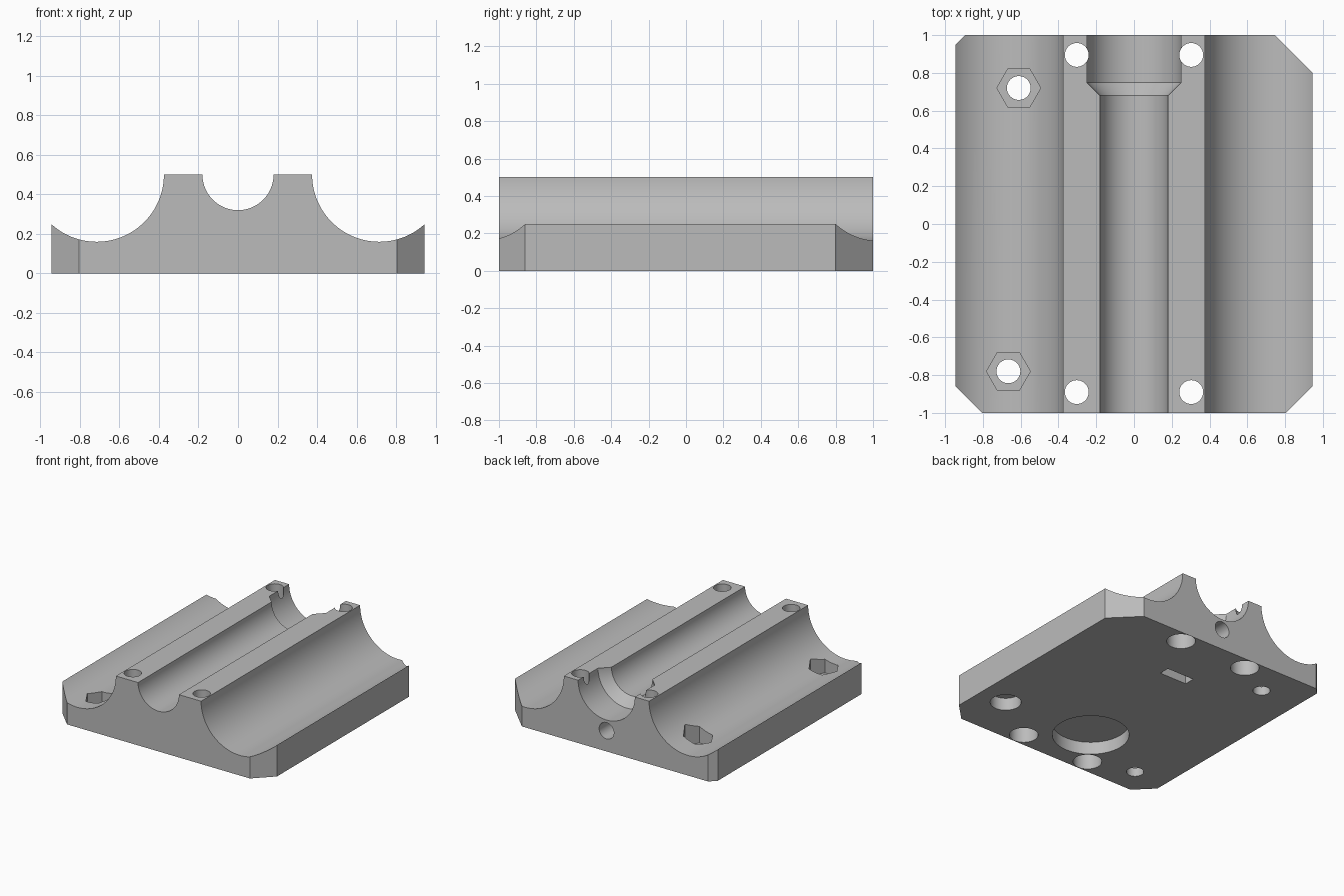
import bpy, bmesh, math
from mathutils import Matrix

default = bpy.data.objects.get("Cube")
if default:
    bpy.data.objects.remove(default, do_unlink=True)

grey = bpy.data.materials.new("plain grey")
grey.use_nodes = True
colour = (0.5, 0.5, 0.5, 1)
grey.diffuse_color = colour
grey.node_tree.nodes["Principled BSDF"].inputs["Base Color"].default_value = colour

ALONG_Y = Matrix.Rotation(-math.pi / 2, 4, 'X')   # turns local z into +y


def add_object(name, bm):
    bmesh.ops.recalc_face_normals(bm, faces=bm.faces)
    mesh = bpy.data.meshes.new(name)
    bm.to_mesh(mesh)
    bm.free()
    obj = bpy.data.objects.new(name, mesh)
    bpy.context.collection.objects.link(obj)
    mesh.materials.append(grey)
    return obj


def turned(name, profile, place, sides=64, axis=Matrix()):
    """Solid of revolution from (radius, height) pairs."""
    bm = bmesh.new()
    rings = []
    for r, h in profile:
        rings.append([bm.verts.new((r * math.cos(math.tau * i / sides),
                                    r * math.sin(math.tau * i / sides), h))
                      for i in range(sides)])
    for low, high in zip(rings, rings[1:]):
        for i in range(sides):
            j = (i + 1) % sides
            bm.faces.new((low[i], low[j], high[j], high[i]))
    bm.faces.new(rings[0][::-1])
    bm.faces.new(rings[-1])
    bm.transform(Matrix.Translation(place) @ axis)
    return add_object(name, bm)


def box(name, centre, size):
    bm = bmesh.new()
    bmesh.ops.create_cube(bm, size=1)
    bm.transform(Matrix.Translation(centre) @ Matrix.Diagonal((*size, 1)))
    return add_object(name, bm)


# Block with four unequal corner chamfers
W, TOP = 0.945, 0.5
outline = []
for sx, sy, c in ((-1, -1, 0.14), (1, -1, 0.14), (1, 1, 0.2), (-1, 1, 0.05)):
    pair = [(sx * W, sy * (1 - c)), (sx * (W - c), sy)]
    outline += pair if sx * sy > 0 else pair[::-1]
bm = bmesh.new()
base = bm.faces.new([bm.verts.new((x, y, 0)) for x, y in outline])
up = bmesh.ops.extrude_face_region(bm, geom=[base])["geom"]
bmesh.ops.translate(bm, vec=(0, 0, TOP),
                    verts=[v for v in up if isinstance(v, bmesh.types.BMVert)])
body = add_object("bearing_block", bm)

cutters = []

# Side scoops and the stepped central channel
for x in (-0.715, 0.715):
    cutters.append(turned("scoop_cutter", [(0.34, -1.2), (0.34, 1.2)],
                          (x, 0, TOP), 128, ALONG_Y))
cutters.append(turned("channel_cutter",
                      [(0.18, -1.2), (0.18, 0.68), (0.25, 0.75), (0.25, 1.2)],
                      (0, 0, TOP), 96, ALONG_Y))

# Screw holes, widened underneath for the heads
for x in (-0.303, 0.303):
    for y in (-0.89, 0.895):
        cutters.append(turned("screw_cutter",
                              [(0.105, -0.1), (0.105, 0.18), (0.063, 0.18), (0.063, 0.7)],
                              (x, y, 0)))

# Hexagonal nut pockets with through holes
for x, y in ((-0.61, 0.72), (-0.665, -0.78)):
    cutters.append(turned("nut_cutter", [(0.116, 0.07), (0.116, 0.4)], (x, y, 0), 6))
    cutters.append(turned("bolt_cutter", [(0.063, -0.1), (0.063, 0.3)], (x, y, 0)))

# Round recesses in the underside
cutters.append(turned("large_recess_cutter", [(0.28, -0.1), (0.28, 0.1)], (-0.07, -0.575, 0)))
cutters.append(turned("small_recess_cutter", [(0.113, -0.1), (0.113, 0.1)], (0.71, -0.61, 0)))

# Horizontal tensioning hole from the back, and its nut slot
cutters.append(turned("tension_hole_cutter", [(0.065, 0.3), (0.065, 1.2)],
                      (0, 0, 0.165), 48, ALONG_Y))
cutters.append(box("nut_slot_cutter", (0, 0.485, 0.075), (0.24, 0.085, 0.35)))

# Apply all cuts, then drop the cutters
for cutter in cutters:
    mod = body.modifiers.new(cutter.name, 'BOOLEAN')
    mod.operation = 'DIFFERENCE'
    mod.solver = 'EXACT'
    mod.object = cutter
graph = bpy.context.evaluated_depsgraph_get()
result = bpy.data.meshes.new_from_object(body.evaluated_get(graph))
body.modifiers.clear()
body.data = result
for cutter in cutters:
    bpy.data.objects.remove(cutter, do_unlink=True)
result.materials.clear()
result.materials.append(grey)
for face in result.polygons:
    face.material_index = 0

bpy.ops.object.select_all(action='DESELECT')
body.select_set(True)
bpy.context.view_layer.objects.active = body
bpy.ops.object.shade_smooth_by_angle(angle=math.radians(30))
